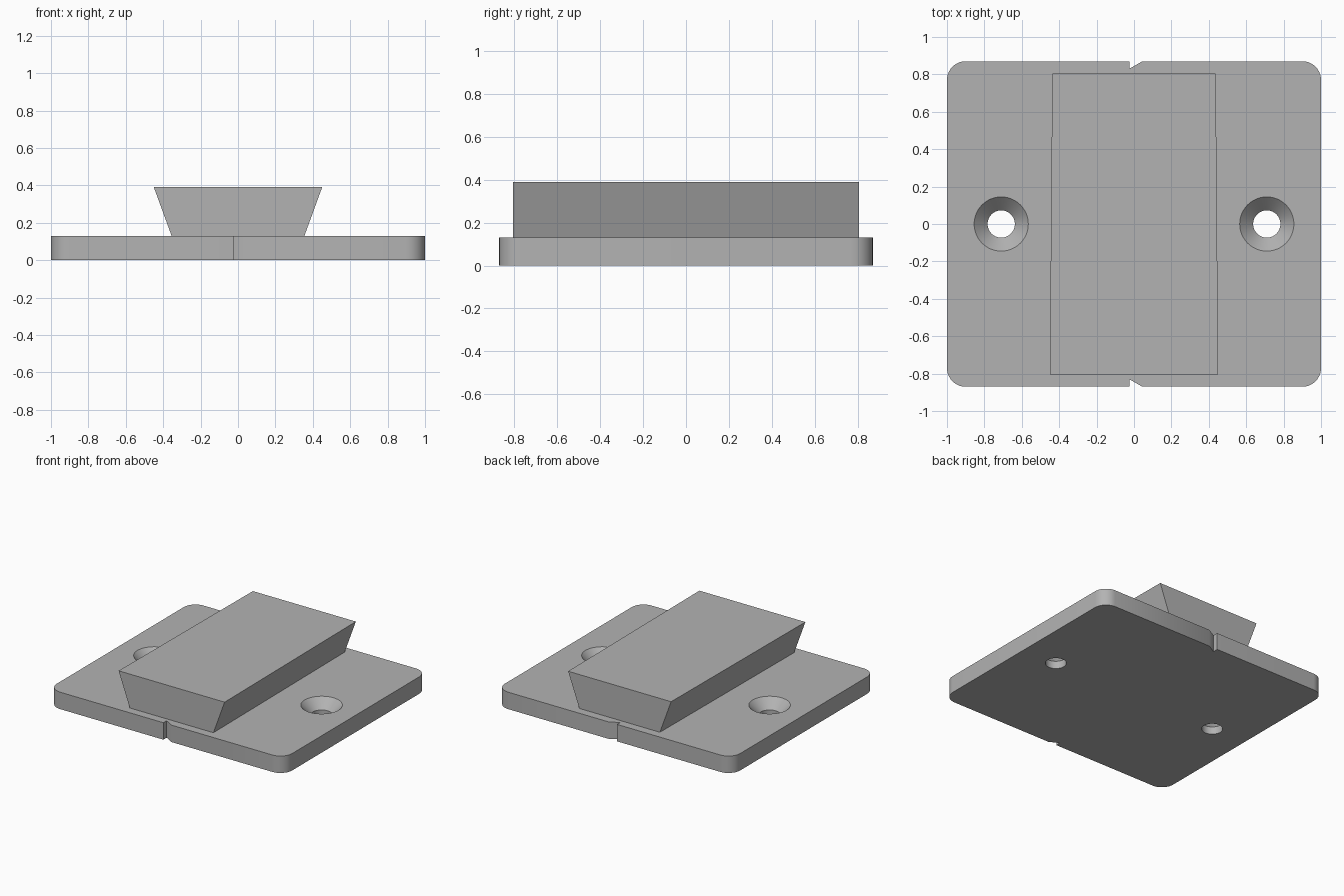
import bpy
import bmesh
from math import cos, sin, pi, radians

cube = bpy.data.objects.get("Cube")
if cube:
    bpy.data.objects.remove(cube, do_unlink=True)

HALF_X, HALF_Y, THICK, CORNER = 1.0, 0.87, 0.13, 0.1
TOP = 0.39

grey = bpy.data.materials.new("plain grey")
grey.use_nodes = True
colour = (0.45, 0.45, 0.45, 1)
grey.diffuse_color = colour
grey.node_tree.nodes["Principled BSDF"].inputs["Base Color"].default_value = colour


def finish(name, bm):
    """Turn a bmesh into a linked, coloured object."""
    bmesh.ops.recalc_face_normals(bm, faces=bm.faces)
    mesh = bpy.data.meshes.new(name)
    bm.to_mesh(mesh)
    bm.free()
    mesh.materials.append(grey)
    obj = bpy.data.objects.new(name, mesh)
    bpy.context.collection.objects.link(obj)
    return obj


def loft(name, rings):
    """Skin a stack of equal-length rings and cap both ends."""
    bm = bmesh.new()
    loops = [[bm.verts.new(p) for p in ring] for ring in rings]
    n = len(loops[0])
    for a, b in zip(loops, loops[1:]):
        for i in range(n):
            j = (i + 1) % n
            bm.faces.new((a[i], a[j], b[j], b[i]))
    bm.faces.new(loops[0][::-1])
    bm.faces.new(loops[-1])
    return finish(name, bm)


def corner(sx, sy, start):
    """Points of one rounded plate corner, counter-clockwise."""
    cx, cy = sx * (HALF_X - CORNER), sy * (HALF_Y - CORNER)
    steps = 10
    return [(cx + CORNER * cos(start + pi / 2 * i / steps),
             cy + CORNER * sin(start + pi / 2 * i / steps)) for i in range(steps + 1)]


# Base plate outline: rounded corners with a saw-tooth notch front and back
notch = [(-0.025, -HALF_Y), (-0.025, -HALF_Y + 0.04), (0.045, -HALF_Y)]
outline = (corner(-1, -1, pi) + notch + corner(1, -1, 1.5 * pi)
           + corner(1, 1, 0) + [(x, -y) for x, y in reversed(notch)]
           + corner(-1, 1, pi / 2))
plate = loft("base_plate", [[(x, y, z) for x, y in outline] for z in (0, THICK)])

# Countersunk screw holes
profile = [(0.073, -0.1), (0.073, 0.058), (0.215, 0.2)]
cutters = []
for side, sx in (("left", 1), ("right", -1)):
    rings = [[(sx * 0.71 + r * cos(2 * pi * i / 48), r * sin(2 * pi * i / 48), z)
              for i in range(48)] for r, z in profile]
    cutter = loft(side + "_hole_cutter", rings)
    cutter.hide_render = True
    cutters.append(cutter)
    mod = plate.modifiers.new(side + " hole", "BOOLEAN")
    mod.operation = "DIFFERENCE"
    mod.solver = "EXACT"
    mod.object = cutter

bpy.context.view_layer.objects.active = plate
plate.select_set(True)
for mod in list(plate.modifiers):
    bpy.ops.object.modifier_apply(modifier=mod.name)
for cutter in cutters:
    bpy.data.objects.remove(cutter, do_unlink=True)
bpy.ops.object.shade_smooth_by_angle(angle=radians(30))

# Dovetail rail: undercut sides, slightly narrower towards the back
ends = []
for y, taper in ((-0.805, 0), (0.805, 0.013)):
    low, high = 0.355 - taper, 0.45 - taper
    ends.append([(-low, y, THICK), (low, y, THICK), (high, y, TOP), (-high, y, TOP)])
loft("dovetail_rail", ends)
